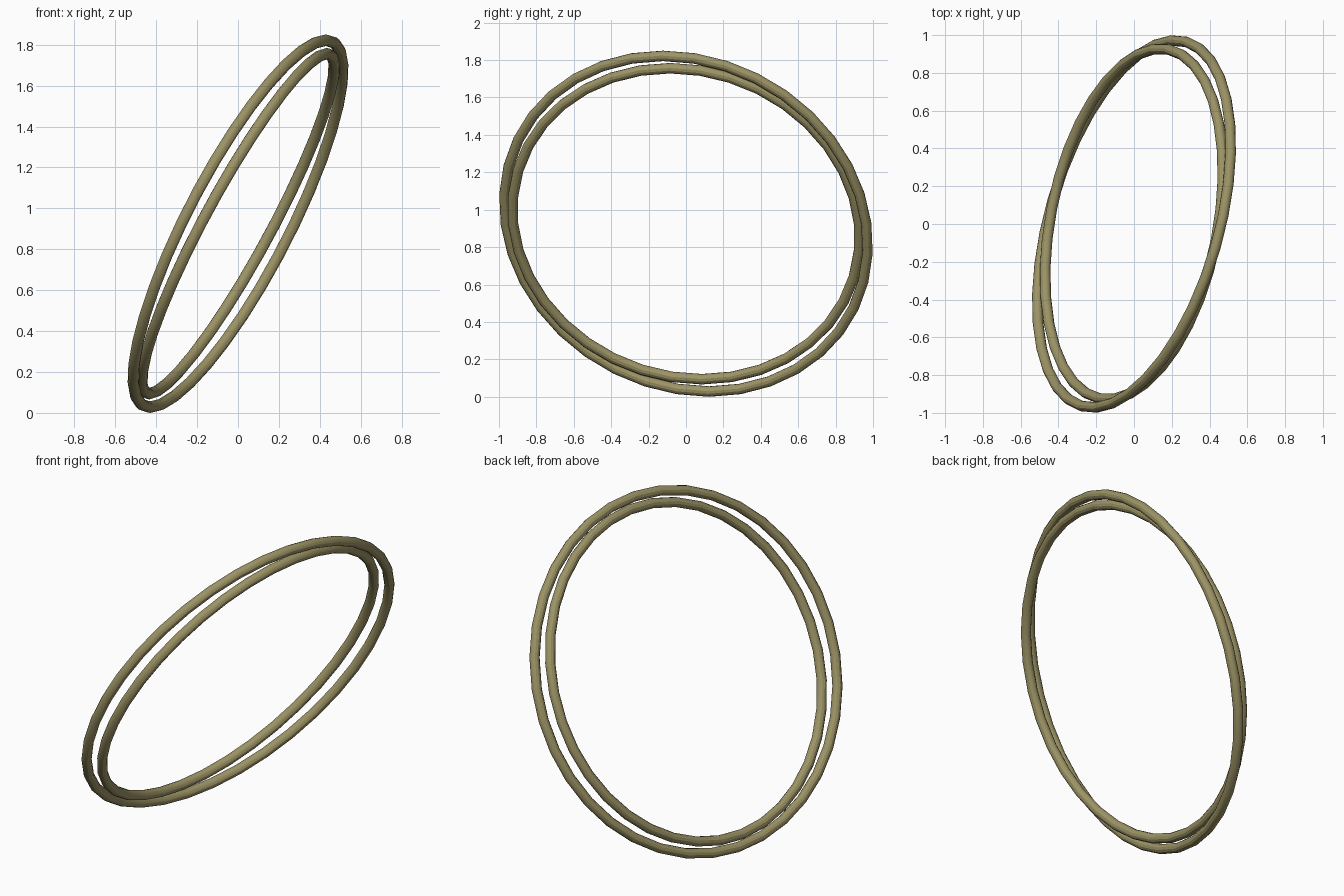
import bpy
from mathutils import Vector

if "Cube" in bpy.data.objects:
    bpy.data.objects.remove(bpy.data.objects["Cube"])

CENTRE = Vector((0, 0, 0.925))
TUBE = 0.028

mat = bpy.data.materials.new("olive_metal")
mat.diffuse_color = (0.33, 0.29, 0.13, 1)
mat.use_nodes = True
mat.node_tree.nodes["Principled BSDF"].inputs["Base Color"].default_value = mat.diffuse_color


def ring(name, radius, axis):
    """Thin round hoop whose plane is square to the given axis."""
    rot = Vector(axis).to_track_quat('Z', 'Y').to_euler()
    bpy.ops.mesh.primitive_torus_add(
        major_radius=radius, minor_radius=TUBE,
        major_segments=36, minor_segments=12,
        location=CENTRE, rotation=rot)
    obj = bpy.context.object
    obj.name = name
    obj.data.materials.append(mat)
    bpy.ops.object.shade_smooth_by_angle()
    return obj


# Two concentric hoops, tilted slightly apart
ring("outer_ring", 1.003, (-0.860, 0.247, 0.447))
ring("inner_ring", 0.942, (-0.866, 0.170, 0.470))
